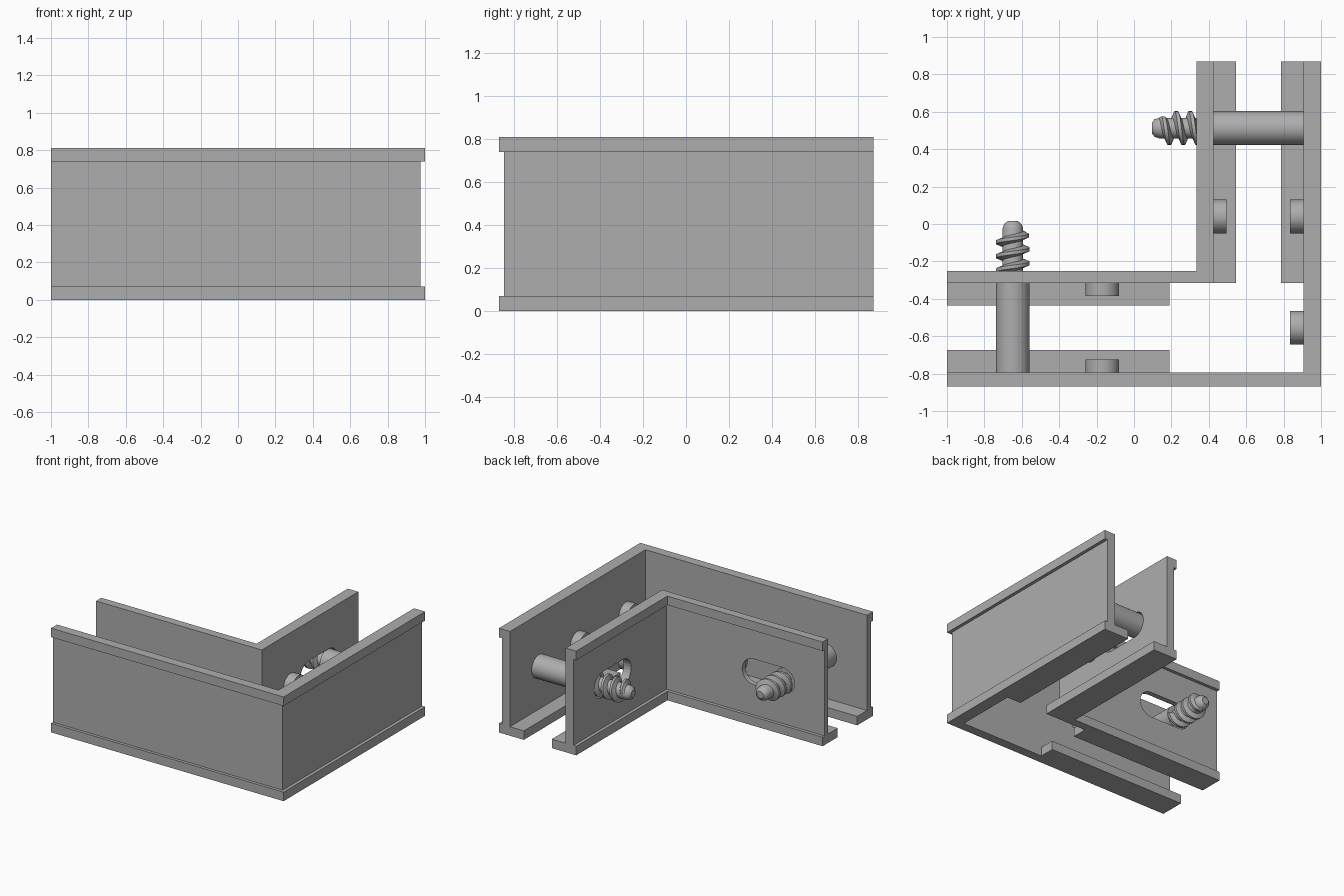
import bpy, bmesh, math
from mathutils import Vector, Matrix

cube = bpy.data.objects.get("Cube")
if cube:
    bpy.data.objects.remove(cube, do_unlink=True)

grey = bpy.data.materials.new("plain grey")
grey.use_nodes = True
grey.diffuse_color = (0.42, 0.42, 0.42, 1)
grey.node_tree.nodes["Principled BSDF"].inputs["Base Color"].default_value = grey.diffuse_color

HEIGHT, BAND, MID = 0.81, 0.07, 0.405   # wall height, rim height, screw level
LEFT, BACK = -1.0, 0.87                 # open ends of the two arms
R = 0.09                                # shank and boss radius


def finish(name, bm, smooth=False):
    bmesh.ops.recalc_face_normals(bm, faces=bm.faces)
    mesh = bpy.data.meshes.new(name)
    bm.to_mesh(mesh)
    bm.free()
    mesh.materials.append(grey)
    ob = bpy.data.objects.new(name, mesh)
    bpy.context.collection.objects.link(ob)
    if smooth:
        bpy.ops.object.select_all(action='DESELECT')
        ob.select_set(True)
        bpy.context.view_layer.objects.active = ob
        bpy.ops.object.shade_smooth_by_angle(angle=math.radians(35))
    return ob


def loft(bm, rings, closed_ring=True):
    """Skin a list of equal rings of points and cap both ends."""
    rows = [[bm.verts.new(p) for p in ring] for ring in rings]
    n = len(rows[0])
    for a, b in zip(rows, rows[1:]):
        for i in range(n):
            j = (i + 1) % n
            bm.faces.new((a[i], a[j], b[j], b[i]))
    bm.faces.new(rows[0])
    bm.faces.new(rows[-1])


def box(name, x0, x1, y0, y1, z0, z1):
    bm = bmesh.new()
    loft(bm, [[(x0, y0, z), (x1, y0, z), (x1, y1, z), (x0, y1, z)] for z in (z0, z1)])
    return finish(name, bm)


def corner_wall(name, face, web, rim):
    """Mitred corner wall with a projecting rim along its top and bottom."""
    top = HEIGHT - BAND
    section = [(face, 0), (face, HEIGHT), (rim, HEIGHT), (rim, top),
               (web, top), (web, BAND), (rim, BAND), (rim, 0)]
    bm = bmesh.new()
    loft(bm, [[(LEFT, c[1], z) for c, z in section],
              [(c[0], c[1], z) for c, z in section],
              [(c[0], BACK, z) for c, z in section]])
    return finish(name, bm)


def placed(base, direction):
    turn = Vector((0, 0, 1)).rotation_difference(Vector(direction)).to_matrix().to_4x4()
    return Matrix.Translation(base) @ turn


def lathe(bm, profile, sides=40):
    loft(bm, [[(r * math.cos(math.tau * i / sides), r * math.sin(math.tau * i / sides), h)
               for i in range(sides)] for r, h in profile])


def boss(name, base, direction):
    bm = bmesh.new()
    lathe(bm, [(R, 0), (R, 0.07)])
    bm.transform(placed(base, direction))
    finish(name, bm, True)


def screw(name, base, direction):
    shank, tip, core, pitch, steps = 0.5, 0.81, 0.055, 0.075, 28
    bm = bmesh.new()
    lathe(bm, [(R, 0), (R, shank), (core, shank), (core, tip - 0.04),
               (core * 0.85, tip - 0.015), (core * 0.5, tip)])
    # helical thread that fades out at the tip
    rings = []
    start, total = shank + 0.01, int(3.3 * steps)
    for k in range(total + 1):
        a, h = math.tau * k / steps, start + pitch * k / steps
        fade = min(1, (total - k) / (steps * 0.35) + 0.05)
        outer = core + (R - core) * fade
        rings.append([(r * math.cos(a), r * math.sin(a), h + d) for r, d in
                      ((core - 0.006, -0.025), (outer, -0.009),
                       (outer, 0.009), (core - 0.006, 0.025))])
    loft(bm, rings)
    bm.transform(placed(base, direction))
    finish(name, bm, True)


def cut_slot(wall, start, end, through):
    """Cut a round-ended slot; start and end are the centres of its ends."""
    start, end, through = Vector(start), Vector(end), Vector(through)
    along = (end - start).normalized()
    up, n, rad = Vector((0, 0, 1)), 14, 0.1
    outline = []
    for centre, sign in ((start, -1), (end, 1)):
        for i in range(n + 1):
            a = math.pi * i / n
            outline.append(centre + sign * rad * (along * math.sin(a) + up * math.cos(a)))
    bm = bmesh.new()
    loft(bm, [[p - through for p in outline], [p + through for p in outline]])
    cutter = finish("slot_cutter", bm)
    cutter.hide_render = True
    mod = wall.modifiers.new("slot", 'BOOLEAN')
    mod.operation, mod.solver, mod.object = 'DIFFERENCE', 'EXACT', cutter
    bpy.context.view_layer.objects.active = wall
    bpy.ops.object.modifier_apply(modifier=mod.name)
    bpy.data.objects.remove(cutter, do_unlink=True)


# corner walls
corner_wall("outer_wall", (0.905, -0.795), (0.975, -0.845), (1.0, -0.868))
inner = corner_wall("inner_wall", (0.425, -0.315), (0.36, -0.275), (0.335, -0.25))
cut_slot(inner, (-0.64, -0.29, MID), (-0.39, -0.29, MID), (0, 0.15, 0))
cut_slot(inner, (0.38, 0.51, MID), (0.38, 0.26, MID), (0.15, 0, 0))

# bottom flanges that face each other across the gap
box("outer_front_flange", LEFT, 0.19, -0.795, -0.675, 0, BAND)
box("inner_front_flange", LEFT, 0.19, -0.435, -0.315, 0, BAND)
box("outer_side_flange", 0.785, 0.905, -0.315, BACK, 0, BAND)
box("inner_side_flange", 0.425, 0.545, -0.315, BACK, 0, BAND)

# screws reaching through the slots
screw("front_screw", (-0.648, -0.795, MID), (0, 1, 0))
screw("side_screw", (0.905, 0.513, MID), (-1, 0, 0))

# short round bosses on the facing sides of the walls
boss("outer_front_boss", (-0.17, -0.795, MID), (0, 1, 0))
boss("inner_front_boss", (-0.17, -0.315, MID), (0, -1, 0))
boss("outer_side_boss", (0.905, 0.04, MID), (-1, 0, 0))
boss("inner_side_boss", (0.425, 0.04, MID), (1, 0, 0))
boss("corner_boss", (0.905, -0.555, MID), (-1, 0, 0))
